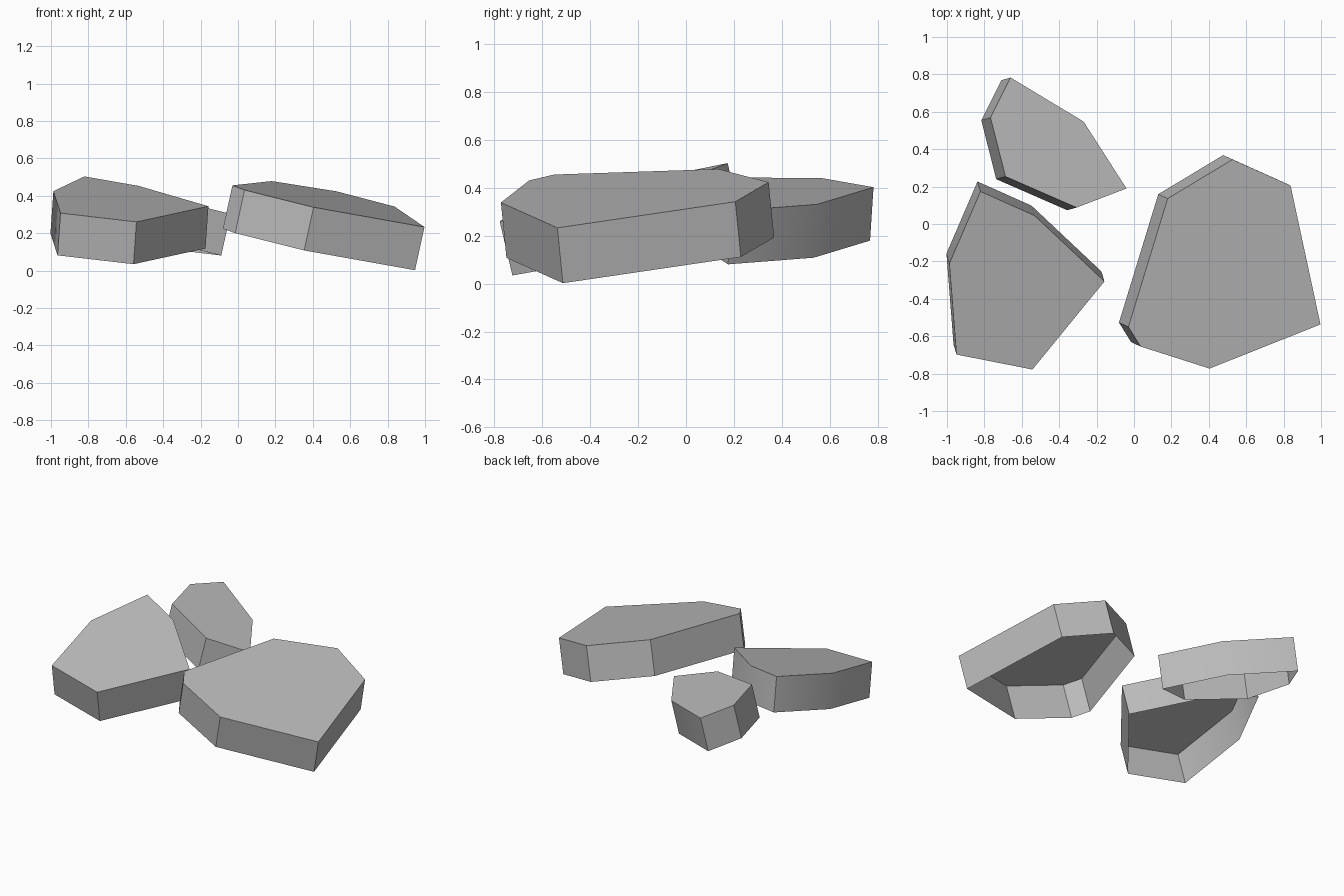
import bpy, bmesh, math
from mathutils import Vector

cube = bpy.data.objects.get("Cube")
if cube:
    bpy.data.objects.remove(cube, do_unlink=True)

# Single stone colour
stone = bpy.data.materials.new("stone_grey")
stone.use_nodes = True
colour = (0.5, 0.5, 0.5, 1)
stone.diffuse_color = colour
stone.node_tree.nodes["Principled BSDF"].inputs["Base Color"].default_value = colour


def slab(name, outline, height, slope, drop):
    """Tilted stone: a flat top on a sloping plane, walls square to it, open underneath."""
    gx, gy = slope
    down = Vector((gx, gy, -1)) * drop
    bm = bmesh.new()
    tops = [Vector((x, y, height + gx * x + gy * y)) for x, y in outline]
    upper = [bm.verts.new(p) for p in tops]
    lower = [bm.verts.new(p + down) for p in tops]
    bm.faces.new(upper)
    for i in range(len(upper)):
        j = (i + 1) % len(upper)
        bm.faces.new((upper[i], lower[i], lower[j], upper[j]))
    mesh = bpy.data.meshes.new(name)
    bm.to_mesh(mesh)
    bm.free()
    mesh.materials.append(stone)
    obj = bpy.data.objects.new(name, mesh)
    bpy.context.collection.objects.link(obj)
    bpy.ops.object.select_all(action="DESELECT")
    obj.select_set(True)
    bpy.context.view_layer.objects.active = obj
    bpy.ops.object.shade_smooth_by_angle(angle=math.radians(30))


# Large stone on the left
slab("large_stone",
     [(-.03, -.55), (.035, -.655), (.404, -.773), (.997, -.537),
      (.837, .206), (.527, .345), (.18, .136)],
     .504, (-.218, .1), .231)

# Medium stone at the front right
slab("medium_stone",
     [(-.949, -.698), (-.543, -.778), (-.158, -.307),
      (-.532, .045), (-.821, .174), (-.987, -.211)],
     .405, (-.07, .235), .226)

# Small stone at the back right
slab("small_stone",
     [(-.767, .569), (-.687, .254), (-.307, .088),
      (-.04, .19), (-.27, .548), (-.66, .783)],
     .307, (-.222, -.065), .223)
